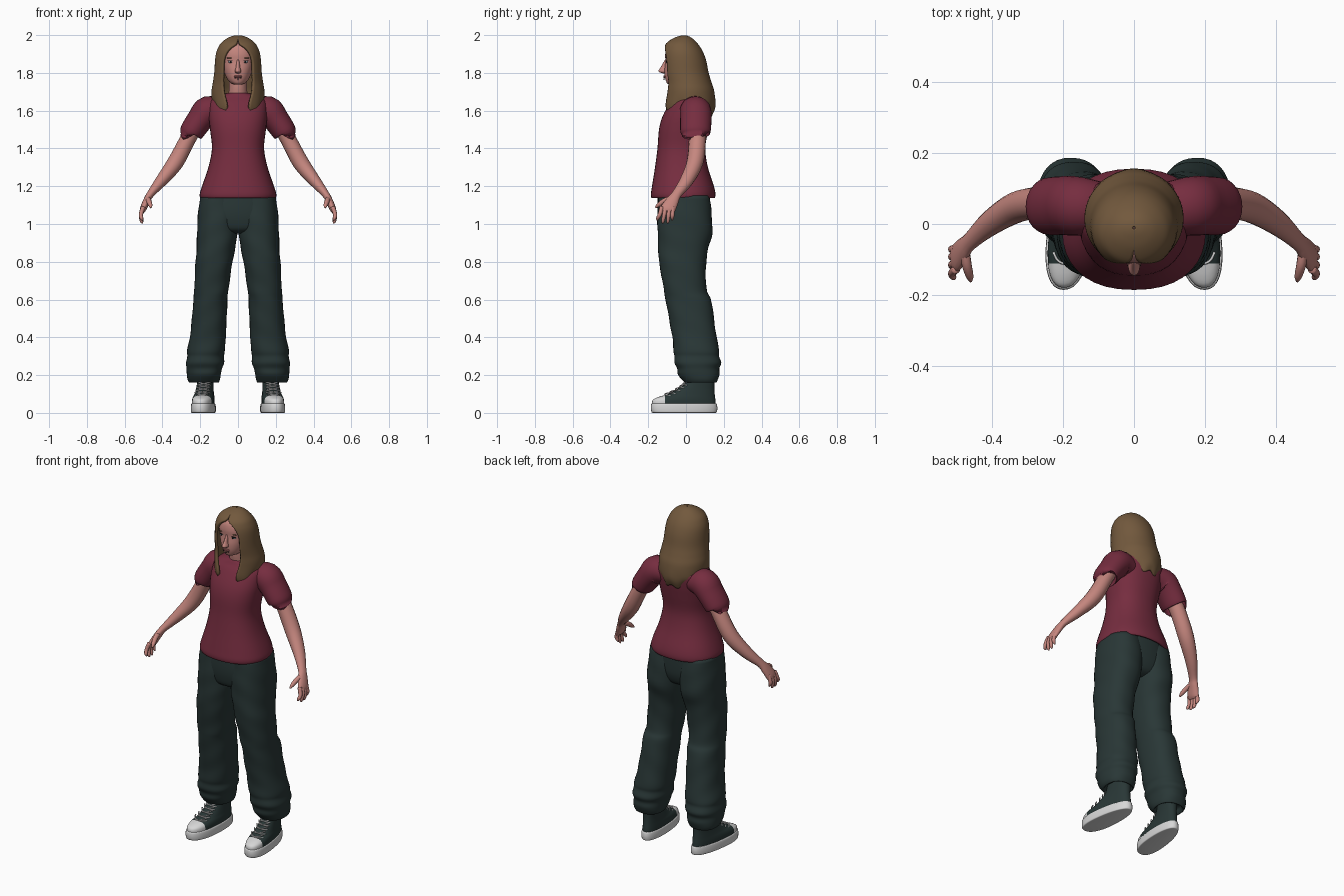
import bpy, bmesh
from math import sin, cos, pi, copysign
from mathutils import Vector, Matrix

cube = bpy.data.objects.get("Cube")
if cube:
    bpy.data.objects.remove(cube, do_unlink=True)


def material(name, rgb):
    m = bpy.data.materials.new(name)
    m.use_nodes = True
    m.diffuse_color = (*rgb, 1)
    bsdf = next(n for n in m.node_tree.nodes if n.type == 'BSDF_PRINCIPLED')
    bsdf.inputs["Base Color"].default_value = (*rgb, 1)
    bsdf.inputs["Roughness"].default_value = 0.8
    return m


SKIN = material("skin", (.56, .24, .21))
SHIRT = material("maroon cloth", (.18, .026, .05))
DARK = material("dark green cloth", (.022, .038, .037))
HAIR = material("brown hair", (.17, .10, .047))
WHITE = material("white rubber", (.68, .68, .68))
LIP = material("lips", (.40, .13, .13))
EYE = material("eye grey", (.30, .36, .42))
BLACK = material("black", (.01, .01, .01))


def spline(rows, k=4):
    """Smooth interpolation through rows of numbers."""
    out = []
    for i in range(len(rows) - 1):
        p = [rows[max(0, min(len(rows) - 1, i + d))] for d in (-1, 0, 1, 2)]
        for s in range(k):
            t = s / k
            out.append([b + .5 * t * (c - a + t * (2*a - 5*b + 4*c - d + t * (3*(b - c) + d - a)))
                        for a, b, c, d in zip(*p)])
    return out + [list(rows[-1])]


def ring_point(row, a, e=2.3):
    """Point of a horizontal section: z, centre x, half width, front y, back y."""
    z, cx, rx, yf, yb = row[:5]
    power = lambda v: copysign(abs(v) ** (2 / e), v)
    return Vector((cx + rx * power(sin(a)), (yf + yb) / 2 - (yb - yf) / 2 * power(cos(a)), z))


def bridge(bm, rings, closed=True):
    n = len(rings[0])
    for lo, hi in zip(rings, rings[1:]):
        for j in range(n if closed else n - 1):
            k = (j + 1) % n
            bm.faces.new((lo[j], lo[k], hi[k], hi[j]))
    if closed:
        bm.faces.new(rings[0][::-1])
        bm.faces.new(rings[-1])


def loft(bm, rows, n=36, e=2.3, wob=0):
    rings = []
    for row in spline(rows):
        centre = Vector((row[1], (row[3] + row[4]) / 2, row[0]))
        ring = []
        for j in range(n):
            a = 2 * pi * j / n
            p = ring_point(row, a, e)
            ring.append(bm.verts.new(centre + (p - centre) * (1 + wob * sin(3 * a + 45 * row[0]))))
        rings.append(ring)
    bridge(bm, rings)


def tube(bm, path, n=16, k=4):
    """Tube along points x, y, z with two radii each."""
    pts = spline(path, k)
    rings = []
    for i, p in enumerate(pts):
        t = (Vector(pts[min(i + 1, len(pts) - 1)][:3]) - Vector(pts[max(i - 1, 0)][:3])).normalized()
        v = (Vector((0, 1, 0)) - t * t.y).normalized()
        u = t.cross(v)
        rings.append([bm.verts.new(Vector(p[:3]) + u * p[3] * cos(2*pi*j/n) + v * p[4] * sin(2*pi*j/n))
                      for j in range(n)])
    bridge(bm, rings)


def ball(bm, loc, size):
    bmesh.ops.create_uvsphere(bm, u_segments=16, v_segments=10, radius=1,
                              matrix=Matrix.Translation(loc) @ Matrix.Diagonal((*size, 1)))


def finish(name, bm, *mats, mirror=False, recalc=True):
    if recalc:
        bmesh.ops.recalc_face_normals(bm, faces=bm.faces)
    me = bpy.data.meshes.new(name)
    bm.to_mesh(me)
    bm.free()
    me.shade_smooth()
    for m in mats:
        me.materials.append(m)
    ob = bpy.data.objects.new(name, me)
    bpy.context.collection.objects.link(ob)
    if mirror:
        ob.modifiers.new("Mirror", 'MIRROR').use_mirror_merge = False
    return ob


def lofted(name, rows, mat, mirror=False, **kw):
    bm = bmesh.new()
    loft(bm, rows, **kw)
    return finish(name, bm, mat, mirror=mirror)


# Shirt body and sleeves
lofted("shirt", [(1.16, 0, .17, -.15, .12), (1.137, 0, .195, -.178, .148), (1.155, 0, .203, -.186, .156),
                 (1.2, 0, .191, -.18, .148), (1.3, 0, .157, -.164, .116), (1.4, 0, .138, -.151, .102),
                 (1.5, 0, .148, -.143, .118), (1.57, 0, .155, -.124, .13), (1.64, 0, .153, -.086, .135),
                 (1.67, 0, .125, -.062, .11), (1.685, 0, .085, -.052, .085), (1.693, 0, .058, -.046, .07)], SHIRT)
bm = bmesh.new()
tube(bm, [(.08, .045, 1.595, .06, .07), (.155, .05, 1.598, .08, .083), (.2, .052, 1.553, .07, .083),
          (.245, .05, 1.489, .064, .08), (.25, .05, 1.48, .055, .07)], n=28)
finish("sleeves", bm, SHIRT, mirror=True)

# Arms with hands
bm = bmesh.new()
tube(bm, [(.21, .055, 1.55, .043, .045), (.265, .06, 1.45, .042, .045), (.332, .047, 1.325, .043, .044),
          (.405, .003, 1.23, .032, .036), (.462, -.048, 1.16, .02, .026), (.482, -.07, 1.125, .019, .033),
          (.502, -.095, 1.08, .017, .04), (.508, -.1, 1.062, .01, .032)])
for y0, y1, z1 in ((-.128, -.15, 1.018), (-.108, -.122, 1.003), (-.088, -.096, 1.003), (-.07, -.073, 1.02)):
    tube(bm, [(.502, y0, 1.09, .012, .012), (.514, (y0 + y1) / 2, 1.05, .011, .011),
              (.51, y1, z1 + .012, .009, .009), (.504, y1, z1, .003, .003)], n=10)
tube(bm, [(.478, -.075, 1.135, .014, .014), (.472, -.115, 1.122, .014, .014),
          (.464, -.146, 1.1, .011, .011), (.461, -.162, 1.086, .004, .004)], n=10)
finish("arms", bm, SKIN, mirror=True)

# Trousers
lofted("trouser_hips", [(.95, 0, .05, -.09, .06), (.97, 0, .15, -.13, .1), (1.02, 0, .2, -.146, .122),
                        (1.08, 0, .205, -.152, .128), (1.16, 0, .192, -.15, .128)], DARK)
lofted("trouser_legs", [
    (.19, .18, .06, .02, .14), (.16, .18, .074, 0, .158), (.175, .181, .085, -.02, .169),
    (.205, .18, .09, -.043, .178), (.235, .178, .094, -.048, .175), (.265, .175, .101, -.062, .186),
    (.3, .172, .097, -.06, .176), (.33, .169, .1, -.066, .176), (.4, .16, .095, -.072, .162),
    (.5, .152, .092, -.09, .148), (.6, .146, .09, -.108, .133), (.64, .142, .09, -.116, .112),
    (.7, .137, .093, -.125, .105), (.8, .127, .098, -.143, .107), (.87, .117, .102, -.147, .118),
    (.95, .11, .107, -.15, .139), (1.05, .105, .107, -.151, .136), (1.15, .1, .1, -.145, .125)],
    DARK, mirror=True, wob=.012)

# Shoes: rubber sole, canvas upper with a toe cap, laces
def foot_shape(bm):
    for v in bm.verts:
        x, y, z = v.co
        v.co.x = .18 + (x - .18) * (1 - .7 * y) - .1 * y


bm = bmesh.new()
loft(bm, [(0, .18, .056, -.172, .155), (.004, .18, .061, -.182, .163), (.025, .18, .062, -.186, .166),
          (.046, .18, .06, -.184, .163), (.05, .18, .055, -.178, .158)])
foot_shape(bm)
finish("shoe_soles", bm, WHITE, mirror=True)

upper = [(.03, .18, .055, -.178, .158), (.065, .18, .056, -.178, .156), (.083, .18, .054, -.15, .154),
         (.1, .18, .05, -.095, .152), (.13, .18, .046, -.04, .15), (.16, .18, .045, -.005, .15),
         (.22, .18, .045, .01, .15)]
bm = bmesh.new()
loft(bm, upper)
bmesh.ops.bisect_plane(bm, geom=bm.verts[:] + bm.edges[:] + bm.faces[:],
                       plane_co=(0, -.112, 0), plane_no=(0, 1, 0))
for f in bm.faces:
    f.material_index = int(f.calc_center_median().y < -.112)
foot_shape(bm)
finish("shoe_uppers", bm, DARK, WHITE, mirror=True)

bm = bmesh.new()
rows = spline(upper)
for i in (11, 13, 15, 17, 19):
    for tilt in (-1, 1):
        path = []
        for s in range(-3, 4):
            r = list(rows[i])
            p = ring_point(r, s * .26)
            path.append((p.x, p.y - .003, p.z + .004 + tilt * s * .003, .0035, .0035))
        tube(bm, path, n=8, k=2)
foot_shape(bm)
finish("shoe_laces", bm, WHITE, mirror=True)

# Neck, head and nose
bm = bmesh.new()
loft(bm, [(1.62, 0, .056, -.035, .07), (1.69, 0, .05, -.045, .06), (1.73, 0, .047, -.05, .055),
          (1.79, 0, .05, -.05, .06)], e=2)
loft(bm, [(1.738, 0, .018, -.088, -.02), (1.745, 0, .036, -.1, .01), (1.76, 0, .052, -.107, .03),
          (1.785, 0, .066, -.113, .06), (1.82, 0, .078, -.114, .08), (1.86, 0, .088, -.109, .09),
          (1.9, 0, .092, -.11, .08), (1.94, 0, .082, -.098, .058), (1.97, 0, .05, -.06, .025),
          (1.978, 0, .02, -.03, 0)], e=2.2)
loft(bm, [(1.797, 0, .008, -.122, -.09), (1.808, 0, .017, -.146, -.09), (1.83, 0, .011, -.134, -.09),
          (1.858, 0, .008, -.118, -.09), (1.875, 0, .004, -.108, -.09)], n=16, e=2)
finish("head", bm, SKIN)

# Face details
bm = bmesh.new()
ball(bm, (.038, -.098, 1.858), (.016, .007, .006))
finish("eyes", bm, EYE, mirror=True)
bm = bmesh.new()
ball(bm, (.038, -.104, 1.858), (.005, .003, .005))
ball(bm, (.038, -.101, 1.864), (.018, .005, .0022))
finish("pupils_and_lashes", bm, BLACK, mirror=True)
bm = bmesh.new()
ball(bm, (.04, -.1, 1.879), (.02, .005, .003))
finish("eyebrows", bm, HAIR, mirror=True)
bm = bmesh.new()
ball(bm, (0, -.112, 1.783), (.021, .007, .004))
ball(bm, (0, -.112, 1.777), (.018, .008, .004))
finish("lips", bm, LIP)
bm = bmesh.new()
for x, z in ((-.016, 1.774), (.016, 1.774), (0, 1.766)):
    ball(bm, (x, -.116, z), (.0035, .0035, .0035))
finish("lip_studs", bm, BLACK)

# Hair: shell open around the face; last value is the opening half angle
hair_rows = [(1.57, 0, .122, -.118, .138, .62), (1.62, 0, .135, -.124, .155, .47), (1.7, 0, .14, -.12, .15, .58),
             (1.75, 0, .133, -.12, .135, .66), (1.8, 0, .126, -.128, .12, .7), (1.86, 0, .122, -.13, .108, .7),
             (1.9, 0, .117, -.127, .095, .6), (1.93, 0, .107, -.12, .08, .42), (1.957, 0, .091, -.105, .06, .1),
             (1.982, 0, .06, -.07, .035, 0), (1.995, 0, .03, -.036, .012, 0), (1.999, 0, .004, -.015, -.007, 0)]
bm = bmesh.new()
rings = []
for row in spline(hair_rows):
    gap = max(0, row[5])
    low = max(0, (1.68 - row[0]) / .11)
    ring = []
    for j in range(61):
        a = gap + (2 * pi - 2 * gap) * j / 60
        p = ring_point(row, a, 2)
        p.x *= 1 + .02 * low * sin(9 * a) * copysign(1, p.x)
        p.y *= 1 + .02 * low * cos(8 * a)
        p.z += low * (.035 * sin(a) ** 2 + .01 * cos(10 * a))
        ring.append(bm.verts.new(p))
    rings.append(ring)
bridge(bm, rings, closed=False)
bmesh.ops.remove_doubles(bm, verts=bm.verts, dist=.0004)
hair = finish("hair", bm, HAIR, recalc=False)
shell = hair.modifiers.new("Thickness", 'SOLIDIFY')
shell.thickness = .014
shell.offset = -1
